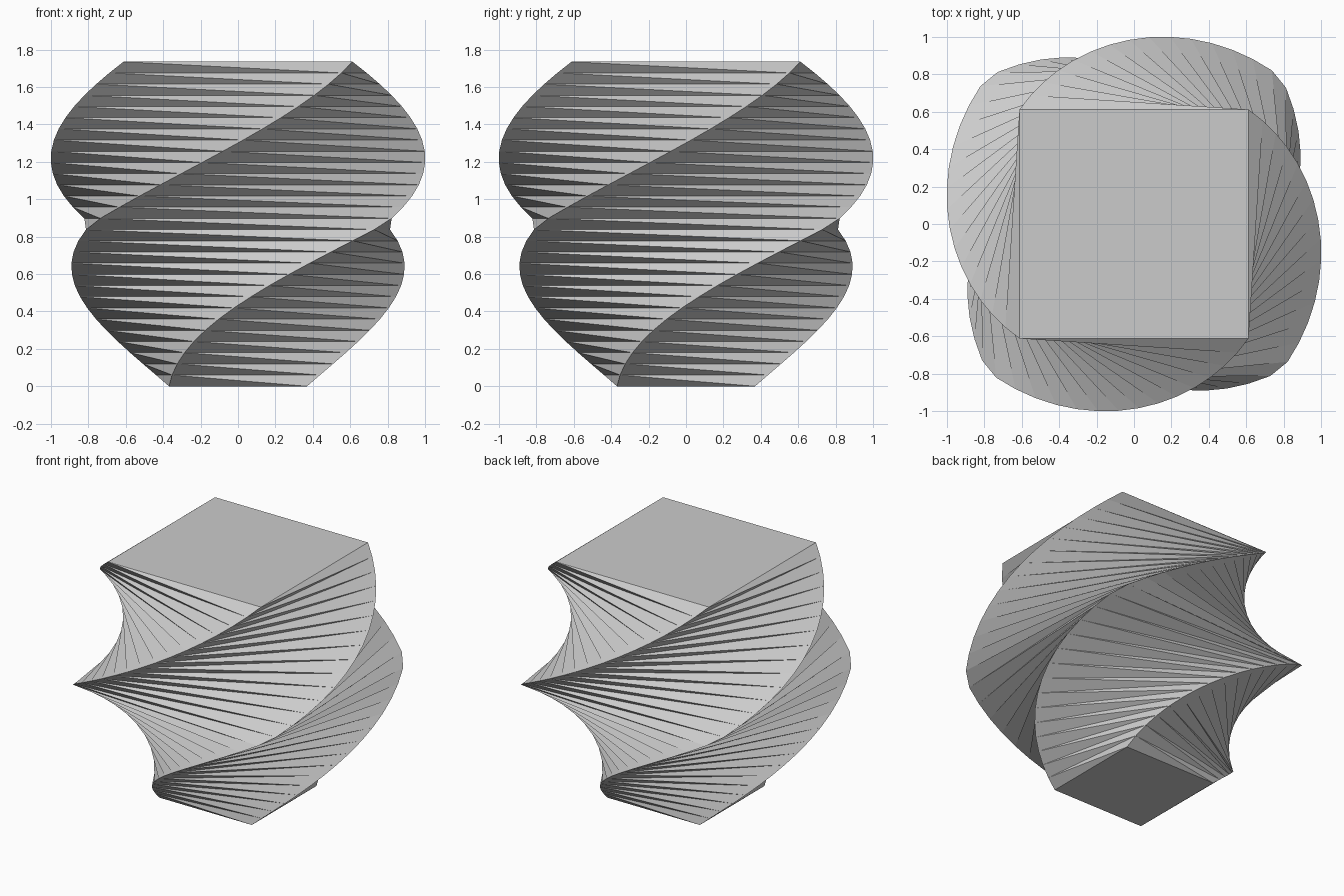
import bpy, bmesh, math

cube = bpy.data.objects.get("Cube")
if cube:
    bpy.data.objects.remove(cube, do_unlink=True)

# Overall shape: a square section that swells, then narrows, over a half turn
HEIGHT = 1.735
STEPS = 29
SIDES = 4
BOTTOM_R, MIDDLE_R, TOP_R = 0.522, 1.112, 0.866


def radius(t):
    if t < 0.5:
        return BOTTOM_R + (MIDDLE_R - BOTTOM_R) * t * 2
    return MIDDLE_R + (TOP_R - MIDDLE_R) * (t * 2 - 1)


def add_ring(bm, t):
    ring = []
    for i in range(SIDES):
        angle = math.radians(45) + math.tau * i / SIDES + math.pi * t
        ring.append(bm.verts.new((radius(t) * math.cos(angle),
                                  radius(t) * math.sin(angle),
                                  HEIGHT * t)))
    return ring


def make_material(name, value):
    mat = bpy.data.materials.new(name)
    mat.use_nodes = True
    colour = (value, value, value, 1)
    mat.diffuse_color = colour
    mat.node_tree.nodes["Principled BSDF"].inputs["Base Color"].default_value = colour
    return mat


# Stacked rings joined by triangle pairs with a consistent diagonal
bm = bmesh.new()
rings = [add_ring(bm, s / STEPS) for s in range(STEPS + 1)]
for low, high in zip(rings, rings[1:]):
    for i in range(SIDES):
        j = (i + 1) % SIDES
        bm.faces.new((low[i], low[j], high[i]))
        bm.faces.new((low[j], high[j], high[i]))

# Flat caps
bm.faces.new(rings[0][::-1])
bm.faces.new(rings[-1])
bmesh.ops.recalc_face_normals(bm, faces=bm.faces[:])

mesh = bpy.data.meshes.new("twisted_square_column")
bm.to_mesh(mesh)
bm.free()
mesh.materials.append(make_material("light_grey", 0.6))
column = bpy.data.objects.new("twisted_square_column", mesh)
bpy.context.collection.objects.link(column)
